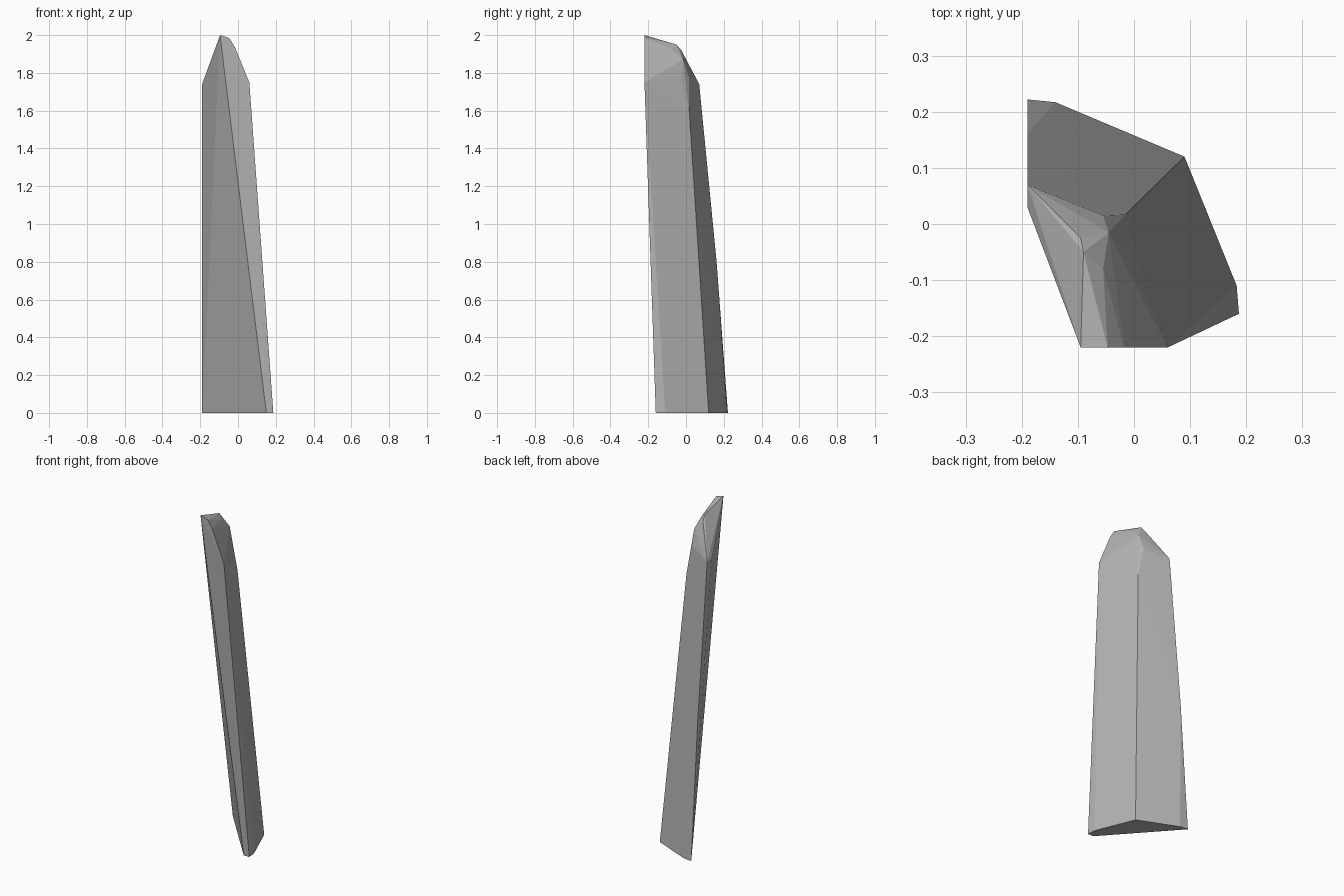
import bpy, bmesh

if "Cube" in bpy.data.objects:
    bpy.data.objects.remove(bpy.data.objects["Cube"])

# Corner points of the chiselled stone shard, grouped by region
base = [(-0.19, 0.222, 0), (-0.14, 0.217, 0), (0.09, 0.12, 0),
        (0.183, -0.11, 0), (0.187, -0.16, 0), (0.15, -0.16, 0)]
back_edge = [(-0.19, 0.162, 0.8), (-0.19, 0.07, 1.74), (-0.19, 0.03, 1.74)]
front_top = [(-0.095, -0.22, 2), (-0.047, -0.22, 1.985),
             (-0.018, -0.22, 1.94), (0.06, -0.22, 1.75)]
chipped_tip = [(-0.055, 0.015, 1.78), (-0.015, 0.017, 1.6), (-0.02, -0.025, 1.76),
               (-0.045, -0.015, 1.87), (-0.095, -0.025, 1.92),
               (-0.09, -0.05, 1.95), (-0.055, -0.08, 1.93)]

# Stone shard: faceted solid wrapped around the corners
bm = bmesh.new()
for p in base + back_edge + front_top + chipped_tip:
    bm.verts.new(p)
hull = bmesh.ops.convex_hull(bm, input=bm.verts[:])
loose = {g for g in hull["geom_interior"] + hull["geom_unused"]
         if isinstance(g, bmesh.types.BMVert)}
bmesh.ops.delete(bm, geom=list(loose), context='VERTS')
bmesh.ops.recalc_face_normals(bm, faces=bm.faces[:])
mesh = bpy.data.meshes.new("stone_shard")
bm.to_mesh(mesh)
bm.free()

# Plain grey stone
stone = bpy.data.materials.new("grey_stone")
stone.diffuse_color = (0.45, 0.45, 0.45, 1)
stone.use_nodes = True
stone.node_tree.nodes["Principled BSDF"].inputs["Base Color"].default_value = stone.diffuse_color
mesh.materials.append(stone)
shard = bpy.data.objects.new("stone_shard", mesh)
bpy.context.collection.objects.link(shard)
